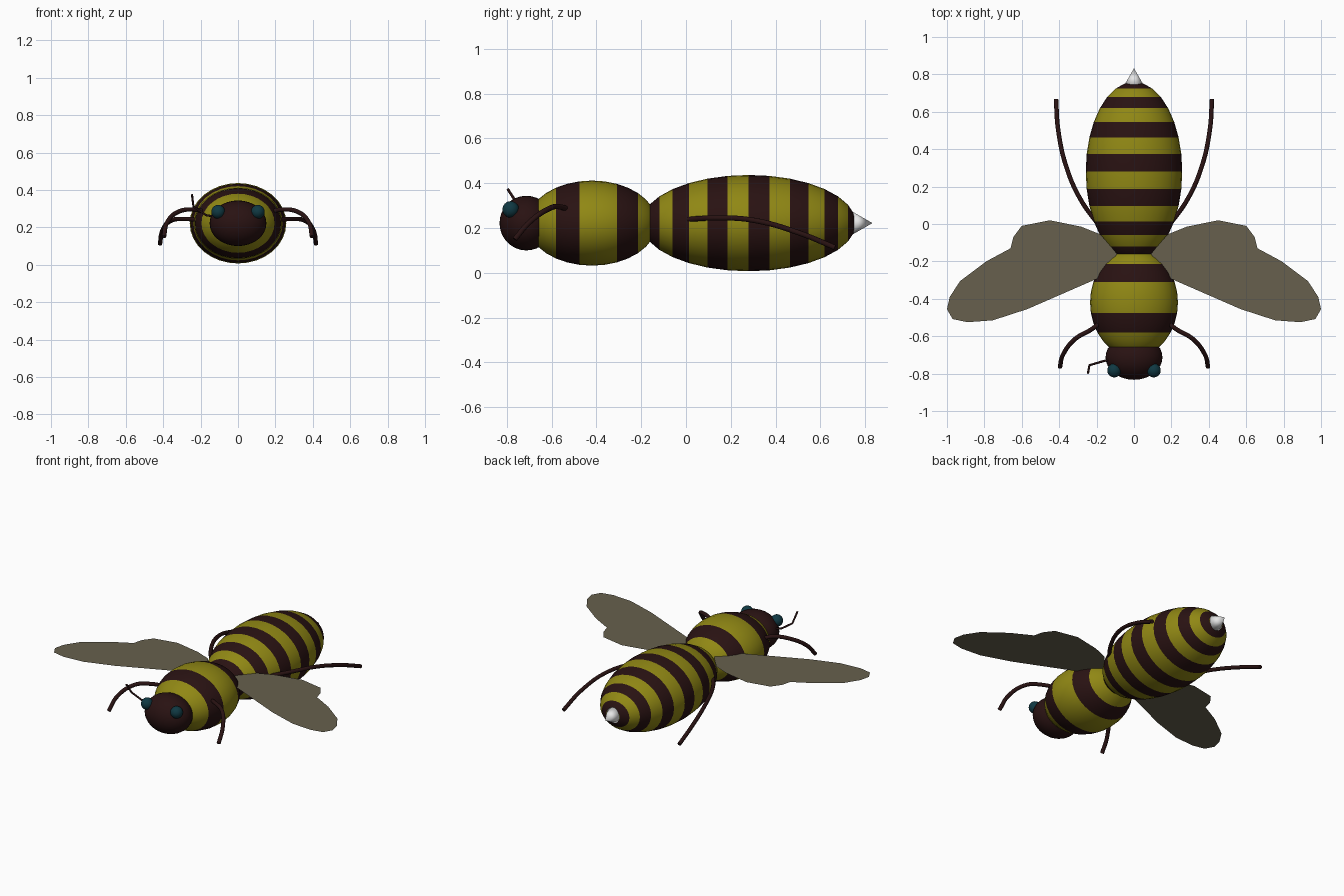
import bpy, bmesh, math
from mathutils import Matrix

cube = bpy.data.objects.get("Cube")
if cube:
    bpy.data.objects.remove(cube)


def material(name, rgb, rough=0.6):
    m = bpy.data.materials.new(name)
    m.use_nodes = True
    m.diffuse_color = (*rgb, 1)
    node = next(n for n in m.node_tree.nodes if n.type == "BSDF_PRINCIPLED")
    node.inputs["Base Color"].default_value = (*rgb, 1)
    node.inputs["Roughness"].default_value = rough
    return m


YELLOW = material("stripe yellow", (0.28, 0.245, 0.007))
DARK = material("dark brown", (0.022, 0.006, 0.006))
TEAL = material("eye teal", (0.005, 0.04, 0.055))
WING = material("wing grey", (0.135, 0.118, 0.075))
WHITE = material("sting white", (0.8, 0.8, 0.8))
AXIS_Z = 0.222
RINGS = 16


def finish(name, bm, mats, smooth=True):
    mesh = bpy.data.meshes.new(name)
    for f in bm.faces:
        f.smooth = smooth
    bm.to_mesh(mesh)
    bm.free()
    for m in mats:
        mesh.materials.append(m)
    ob = bpy.data.objects.new(name, mesh)
    bpy.context.collection.objects.link(ob)
    return ob


def ball(name, centre, radii, mats, is_dark=None):
    """Ellipsoid with its poles along y; bands are counted from the equator."""
    bm = bmesh.new()
    bmesh.ops.create_uvsphere(bm, u_segments=32, v_segments=RINGS, radius=1)
    bm.transform(Matrix.Rotation(-math.pi / 2, 4, "X"))
    if is_dark:
        for f in bm.faces:
            c = f.calc_center_median().normalized()
            band = math.floor(math.asin(c.y) / (math.pi / RINGS))
            f.material_index = int(is_dark(band))
    bm.transform(Matrix.Translation(centre) @ Matrix.Diagonal((*radii, 1)))
    return finish(name, bm, mats)


def tube(name, points, radius, side=1):
    """Smooth round limb through the points, mirrored by side."""
    cu = bpy.data.curves.new(name, "CURVE")
    cu.dimensions = "3D"
    cu.bevel_depth = radius
    cu.bevel_resolution = 3
    cu.resolution_u = 8
    cu.use_fill_caps = True
    sp = cu.splines.new("BEZIER")
    sp.bezier_points.add(len(points) - 1)
    for bp, (x, y, z) in zip(sp.bezier_points, points):
        bp.co = (side * x, y, z)
        bp.handle_left_type = bp.handle_right_type = "AUTO"
    cu.materials.append(DARK)
    ob = bpy.data.objects.new(name, cu)
    bpy.context.collection.objects.link(ob)
    return ob


# Body
ball("abdomen", (0, 0.28, AXIS_Z), (0.258, 0.48, 0.215), [YELLOW, DARK],
     lambda band: band % 2 == 0)
ball("thorax", (0, -0.42, AXIS_Z), (0.235, 0.29, 0.19), [YELLOW, DARK],
     lambda band: band in (-3, -2, 2, 3))
ball("head", (0, -0.713, AXIS_Z), (0.152, 0.12, 0.122), [DARK])

# Sting
bm = bmesh.new()
bmesh.ops.create_cone(bm, cap_ends=True, segments=32, radius1=0.057,
                      radius2=0, depth=0.1)
bm.transform(Matrix.Translation((0, 0.783, AXIS_Z))
             @ Matrix.Rotation(-math.pi / 2, 4, "X"))
finish("sting", bm, [WHITE])

# Paired parts
FRONT_LEG = [(0.17, -0.52, 0.28), (0.23, -0.565, 0.295), (0.315, -0.615, 0.285),
             (0.38, -0.7, 0.225), (0.396, -0.765, 0.15)]
REAR_LEG = [(0.17, -0.03, 0.235), (0.285, 0.13, 0.245), (0.36, 0.3, 0.235),
            (0.405, 0.5, 0.18), (0.417, 0.665, 0.113)]
WING_OUTLINE = [(0.09, -0.16), (0.18, -0.055), (0.28, -0.015), (0.45, 0.02),
                (0.6, -0.01), (0.645, -0.07), (0.66, -0.13), (0.79, -0.2),
                (0.93, -0.305), (0.985, -0.39), (1.0, -0.455), (0.97, -0.508),
                (0.89, -0.525), (0.755, -0.515), (0.57, -0.455), (0.18, -0.285)]

for side, label in ((1, "left"), (-1, "right")):
    ball(label + "_eye", (side * 0.106, -0.783, 0.283), (0.037,) * 3, [TEAL])
    tube(label + "_front_leg", FRONT_LEG, 0.012, side)
    tube(label + "_rear_leg", REAR_LEG, 0.012, side)
    bm = bmesh.new()
    outline = WING_OUTLINE if side < 0 else WING_OUTLINE[::-1]
    bm.faces.new([bm.verts.new((side * x, y, 0.28)) for x, y in outline])
    finish(label + "_wing", bm, [WING], smooth=False)

# Single feeler on the right side of the head
feeler = tube("right_feeler", [(0.11, -0.72, 0.255), (0.17, -0.735, 0.265),
                               (0.238, -0.755, 0.31), (0.246, -0.797, 0.375)], 0.006, -1)
for bp in feeler.data.splines[0].bezier_points:
    bp.handle_left_type = bp.handle_right_type = "VECTOR"
